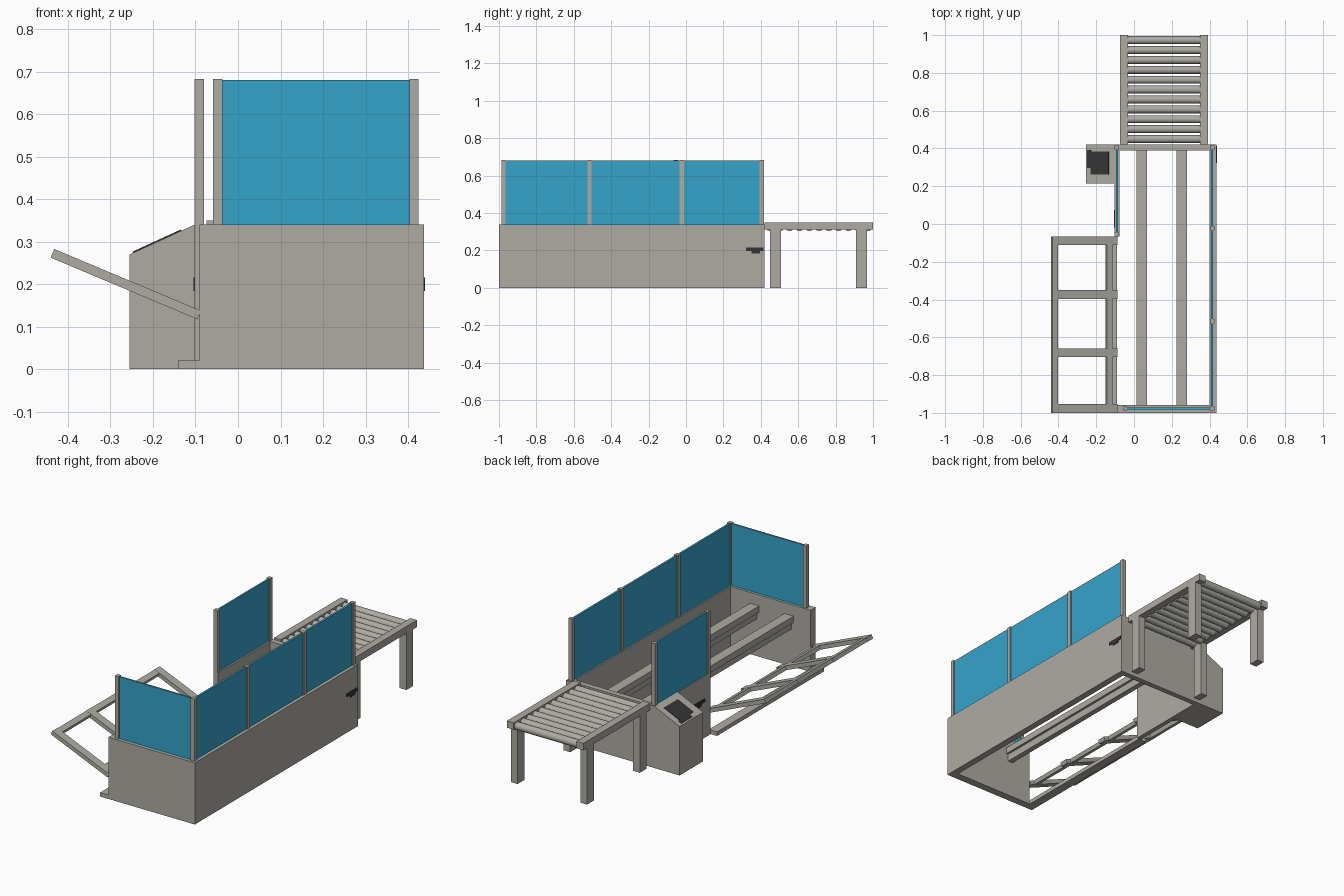
import bpy, bmesh, math
from mathutils import Matrix

if "Cube" in bpy.data.objects:
    bpy.data.objects.remove(bpy.data.objects["Cube"])


def material(name, rgb):
    m = bpy.data.materials.new(name)
    m.diffuse_color = (*rgb, 1)
    m.use_nodes = True
    m.node_tree.nodes["Principled BSDF"].inputs["Base Color"].default_value = m.diffuse_color
    return m


METAL = material("warm_grey_metal", (0.42, 0.41, 0.365))
BLUE = material("blue_glass", (0.036, 0.37, 0.60))
DARK = material("dark_grey", (0.035, 0.035, 0.037))


def finish(name, bm, mat, matrix=None):
    if matrix:
        bm.transform(matrix)
    bmesh.ops.recalc_face_normals(bm, faces=bm.faces)
    me = bpy.data.meshes.new(name)
    bm.to_mesh(me)
    bm.free()
    me.materials.append(mat)
    ob = bpy.data.objects.new(name, me)
    bpy.context.collection.objects.link(ob)
    return ob


def box(name, x, y, z, mat=METAL, matrix=None):
    """Box from (min, max) pairs."""
    bm = bmesh.new()
    bmesh.ops.create_cube(bm, size=1)
    for v in bm.verts:
        v.co = [r[0] if c < 0 else r[1] for c, r in zip(v.co, (x, y, z))]
    return finish(name, bm, mat, matrix)


# Tub walls, open at top, bottom and along the gate
H = 0.34
box("front_wall", (-0.09, 0.437), (-1, -0.957), (0, H))
box("right_wall", (0.40, 0.437), (-0.957, 0.39), (0, H))
box("back_wall", (-0.102, 0.437), (0.39, 0.42), (0, H))
box("left_wall", (-0.102, -0.077), (-0.066, 0.39), (0, H))
box("gate_sill", (-0.14, -0.09), (-1, -0.07), (0, 0.022))

# Inner rails with a narrower beam beneath
for i, x in enumerate((0.042, 0.252)):
    box(f"inner_rail_{i}", (x - 0.028, x + 0.028), (-0.957, 0.39), (0.245, 0.28))
    box(f"inner_rail_beam_{i}", (x - 0.015, x + 0.015), (-0.957, 0.39), (0.205, 0.245))


# Guard posts and panels
def post(name, x, y):
    box(name, (x - 0.011, x + 0.011), (y - 0.011, y + 0.011), (H, 0.683))


right_y = (-0.976, -0.515, -0.023, 0.405)
for i, y in enumerate(right_y):
    post(f"right_post_{i}", 0.414, y)
for i, (a, b) in enumerate(zip(right_y, right_y[1:])):
    box(f"right_panel_{i}", (0.408, 0.419), (a + 0.011, b - 0.011), (H, 0.68), BLUE)
post("front_post", -0.048, -0.976)
box("front_panel", (-0.037, 0.403), (-0.981, -0.971), (H, 0.68), BLUE)
for i, y in enumerate((-0.055, 0.405)):
    post(f"left_post_{i}", -0.091, y)
box("left_panel", (-0.096, -0.086), (-0.044, 0.394), (H, 0.68), BLUE)

# Control box with sloped top
bm = bmesh.new()
profile = ((-0.255, 0), (-0.102, 0), (-0.102, H), (-0.255, 0.27))
face = bm.faces.new([bm.verts.new((x, 0.215, z)) for x, z in profile])
ext = bmesh.ops.extrude_face_region(bm, geom=[face])["geom"]
bmesh.ops.translate(bm, vec=(0, 0.205, 0),
                    verts=[g for g in ext if isinstance(g, bmesh.types.BMVert)])
finish("control_box", bm, METAL)

# Dark control plates on the slope
slope = math.atan2(0.07, 0.153)
on_slope = Matrix.Translation((-0.1785, 0.3175, 0.305)) @ Matrix.Rotation(-slope, 4, "Y")
box("control_plate", (-0.055, 0.05), (-0.055, 0.065), (-0.002, 0.003), DARK, on_slope)
box("control_plate_edge", (-0.075, -0.055), (-0.02, 0.075), (-0.002, 0.003), DARK, on_slope)

# Small dark plates on the outer side walls
for side, x, y0 in (("right", (0.436, 0.440), 0.0), ("left", (-0.105, -0.101), -0.34)):
    box(f"{side}_plate_upper", x, (y0 + 0.322, y0 + 0.414), (0.197, 0.216), DARK)
    box(f"{side}_plate_lower", x, (y0 + 0.35, y0 + 0.395), (0.184, 0.197), DARK)

# Tilted loading gate
tilt = Matrix.Translation((-0.264, 0, 0.2)) @ Matrix.Rotation(math.radians(22.8), 4, "Y")
for i, x in enumerate((-0.17, 0.142)):
    box(f"gate_long_bar_{i}", (x - 0.016, x + 0.016), (-0.98, -0.08), (-0.0105, 0.0105), METAL, tilt)
for i, y in enumerate((-0.977, -0.682, -0.373, -0.088)):
    box(f"gate_cross_bar_{i}", (-0.187, 0.187), (y - 0.023, y + 0.023), (-0.011, 0.011), METAL, tilt)

# Roller table
for side, x in (("left", (-0.074, -0.033)), ("right", (0.35, 0.391))):
    box(f"table_{side}_rail", x, (0.42, 1.0), (0.312, 0.35))
    for i, y in enumerate(((0.448, 0.508), (0.908, 0.967))):
        box(f"table_{side}_leg_{i}", x, y, (0, 0.312))

for i in range(11):
    bm = bmesh.new()
    bmesh.ops.create_cone(bm, cap_ends=True, segments=24, radius1=0.021, radius2=0.021, depth=0.39)
    ob = finish(f"roller_{i}", bm, METAL,
                Matrix.Translation((0.1585, 0.45 + i * 0.0523, 0.324)) @ Matrix.Rotation(math.pi / 2, 4, "Y"))
    bpy.ops.object.select_all(action="DESELECT")
    ob.select_set(True)
    bpy.context.view_layer.objects.active = ob
    bpy.ops.object.shade_smooth_by_angle(angle=math.radians(35))
